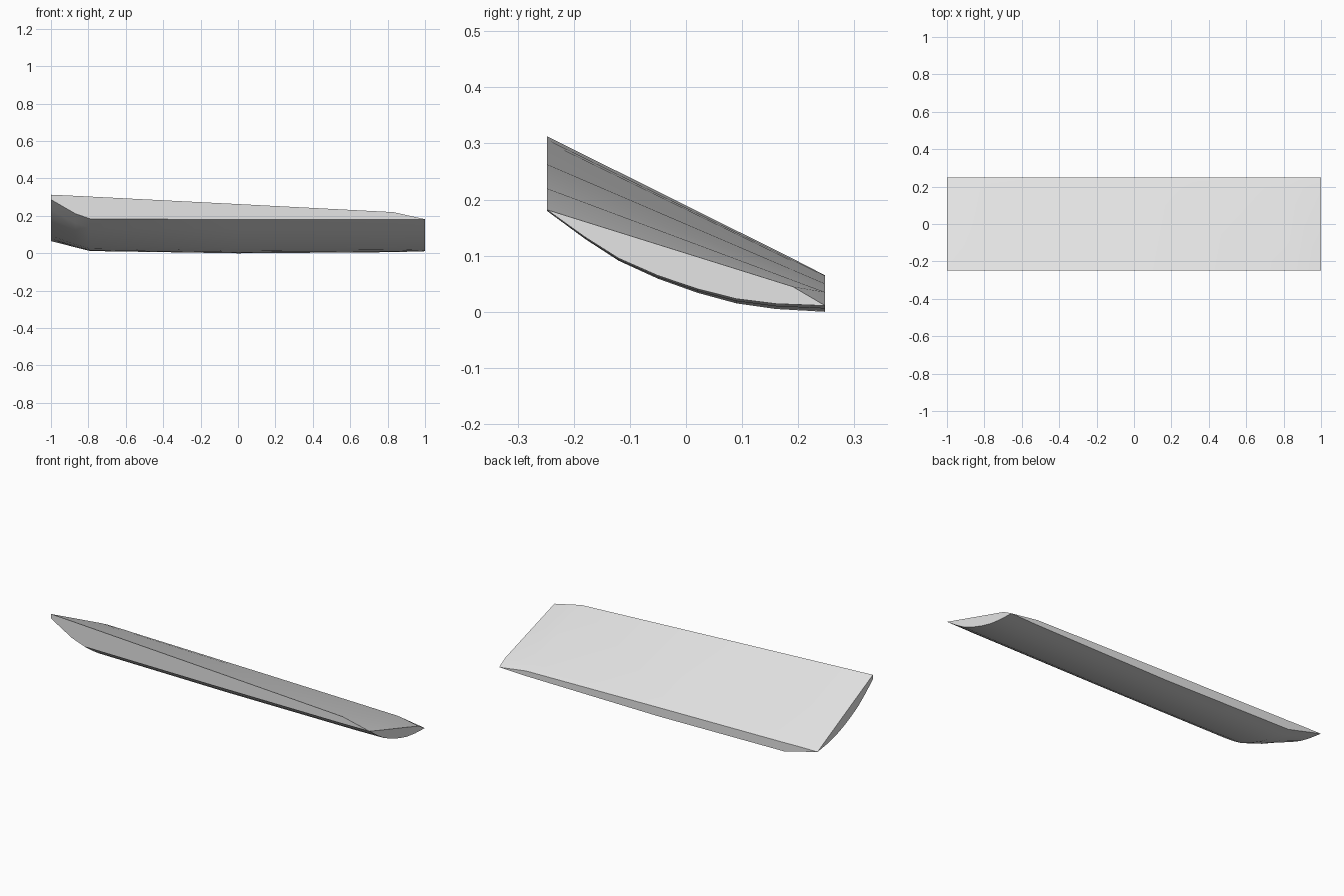
import bpy, bmesh, math

cube = bpy.data.objects.get("Cube")
if cube:
    bpy.data.objects.remove(cube, do_unlink=True)

grey = bpy.data.materials.new("light_grey")
grey.use_nodes = True
colour = (0.78, 0.78, 0.78, 1)
grey.diffuse_color = colour
grey.node_tree.nodes["Principled BSDF"].inputs["Base Color"].default_value = colour

HALF = 0.248
# Curved underside, front to back: (y, z)
PROFILE = [(-HALF, 0.18), (-0.18, 0.13), (-0.12, 0.091), (-0.05, 0.059),
           (0.02, 0.034), (0.09, 0.015), (0.16, 0.005), (0.195, 0.003), (HALF, 0.0)]
# Stations along the plank: x, top front z, top back z, underside lift front, lift back
STATIONS = [(-1.0, 0.313, 0.066, 0.107, 0.065),
            (-0.87, 0.307, 0.064, 0.032, 0.032),
            (-0.79, 0.303, 0.062, 0.004, 0.012),
            (0.0, 0.263, 0.050, 0.0, 0.0),
            (0.83, 0.22, 0.035, 0.0, 0.006),
            (1.0, 0.182, 0.042, 0.002, 0.011)]


def ring(bm, x, top_front, top_back, lift_front, lift_back):
    """Closed cross-section: underside front to back, then top edge back to front."""
    last = x == STATIONS[-1][0]
    verts = []
    for y, z in PROFILE:
        t = (y + HALF) / (2 * HALF)
        verts.append(bm.verts.new((x, y, z + lift_front * (1 - t) + lift_back * t)))
    # The low end pinches to a point at the back corner
    back = verts[-1].co.z + 0.001 if last else top_back
    verts.append(bm.verts.new((x, HALF, back)))
    t = (0.19 + HALF) / (2 * HALF)
    kink = 0.045 if last else top_front * (1 - t) + top_back * t
    verts.append(bm.verts.new((x, 0.19, kink)))
    verts.append(bm.verts.new((x, -HALF, top_front)))
    return verts


# Loft the sections into one closed plank
bm = bmesh.new()
rings = [ring(bm, *s) for s in STATIONS]
for a, b in zip(rings, rings[1:]):
    for i in range(len(a)):
        j = (i + 1) % len(a)
        bm.faces.new((a[i], a[j], b[j], b[i]))
bm.faces.new(rings[0])
bm.faces.new(rings[-1])
bmesh.ops.remove_doubles(bm, verts=bm.verts, dist=0.003)
bmesh.ops.recalc_face_normals(bm, faces=bm.faces)

mesh = bpy.data.meshes.new("curved_plank")
bm.to_mesh(mesh)
bm.free()
mesh.materials.append(grey)
plank = bpy.data.objects.new("curved_plank", mesh)
bpy.context.collection.objects.link(plank)

bpy.ops.object.select_all(action="DESELECT")
plank.select_set(True)
bpy.context.view_layer.objects.active = plank
bpy.ops.object.shade_smooth_by_angle(angle=math.radians(25))
